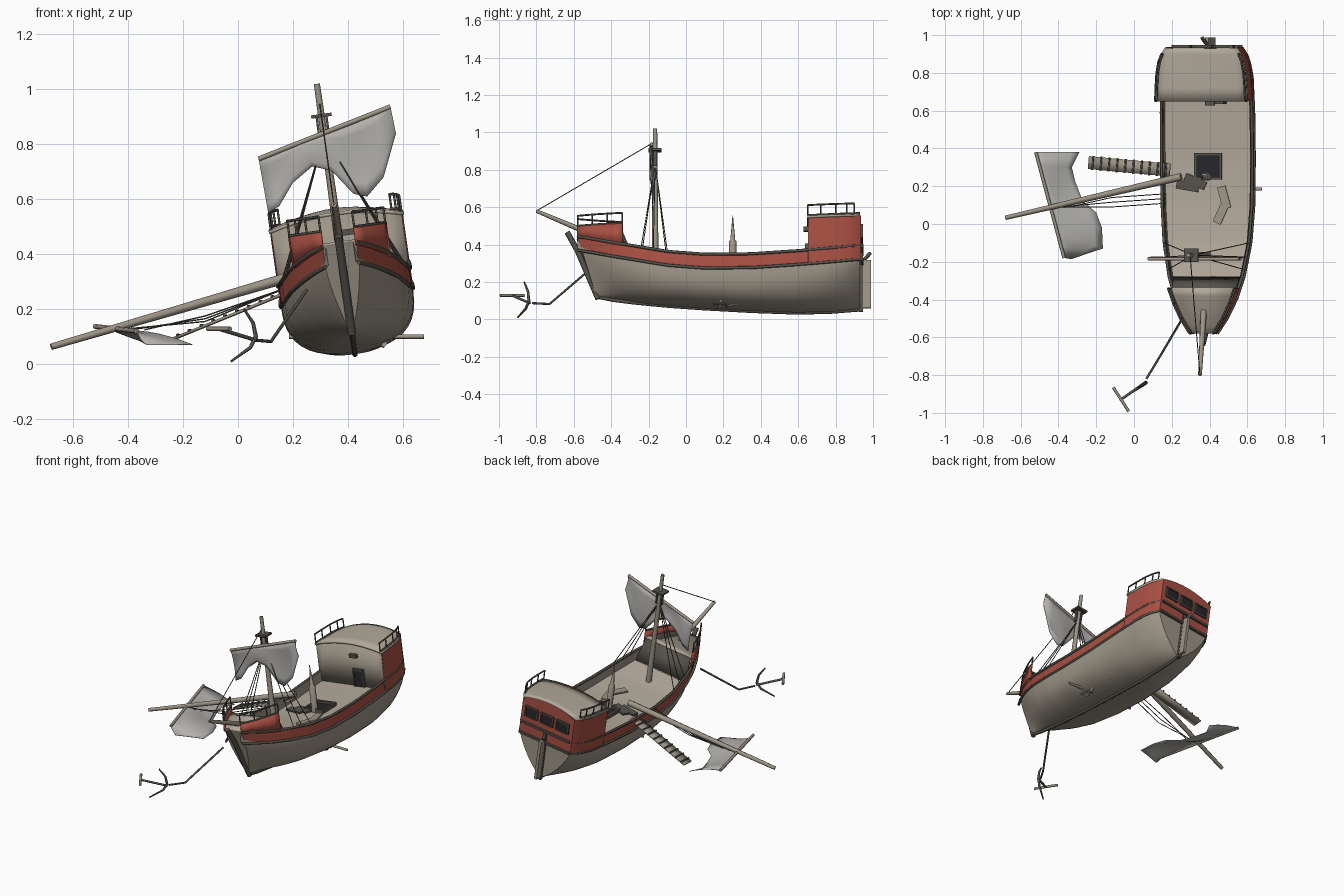
import bpy, bmesh, random
from math import sin, cos, radians, pi
from mathutils import Matrix, Vector

if "Cube" in bpy.data.objects:
    bpy.data.objects.remove(bpy.data.objects["Cube"])
random.seed(4)

# The ship heels to one side; wreckage around it uses the plain world frame
WORLD = Matrix()
SHIP = Matrix.Translation((.425, 0, .04)) @ Matrix.Rotation(radians(-8), 4, 'Y')


def material(name, rgb):
    m = bpy.data.materials.new(name)
    m.use_nodes = True
    m.diffuse_color = (*rgb, 1)
    m.node_tree.nodes["Principled BSDF"].inputs["Base Color"].default_value = (*rgb, 1)
    return m


WOOD = material("hull_wood", (.34, .3, .24))
DECK = material("deck_wood", (.44, .39, .32))
DARK = material("dark_wood", (.09, .085, .07))
RED = material("red_paint", (.4, .08, .055))
SAIL = material("sail_cloth", (.45, .44, .42))
GLASS = material("dark_opening", (.02, .02, .025))


def place(name, data, mats, frame):
    ob = bpy.data.objects.new(name, data)
    bpy.context.collection.objects.link(ob)
    for m in mats:
        data.materials.append(m)
    ob.matrix_world = frame
    return ob


def loft(name, rows, mats, frame=SHIP, pick=None, caps=False, thick=0):
    bm = bmesh.new()
    grid = [[bm.verts.new(p) for p in row] for row in rows]
    for a, b in zip(grid, grid[1:]):
        for i in range(len(a) - 1):
            f = bm.faces.new((a[i], a[i + 1], b[i + 1], b[i]))
            f.material_index = pick(i) if pick else 0
    if caps:
        bm.faces.new(grid[0])
        bm.faces.new(grid[-1])
    bmesh.ops.recalc_face_normals(bm, faces=bm.faces[:])
    me = bpy.data.meshes.new(name)
    bm.to_mesh(me)
    bm.free()
    ob = place(name, me, mats, frame)
    if thick:
        mod = ob.modifiers.new("thickness", 'SOLIDIFY')
        mod.thickness, mod.offset = thick, 0
    return ob


def tube(name, pts, r, mat, frame=SHIP, taper=None):
    cu = bpy.data.curves.new(name, 'CURVE')
    cu.dimensions, cu.bevel_depth, cu.bevel_resolution, cu.use_fill_caps = '3D', r, 2, True
    sp = cu.splines.new('POLY')
    sp.points.add(len(pts) - 1)
    for i, p in enumerate(pts):
        sp.points[i].co = (*p, 1)
        sp.points[i].radius = taper[i] if taper else 1
    return place(name, cu, [mat], frame)


def box(name, c, size, mat, frame=SHIP, rot=WORLD):
    bm = bmesh.new()
    bmesh.ops.create_cube(bm, size=1)
    bm.transform(Matrix.Translation(c) @ rot @ Matrix.Diagonal((*size, 1)))
    me = bpy.data.meshes.new(name)
    bm.to_mesh(me)
    bm.free()
    return place(name, me, [mat], frame)


# Hull stations: y, half beam, keel height, rail height, fullness
STATIONS = [(-.58, .062, .08, .4, 1.3), (-.5, .112, .075, .38, 1.5), (-.4, .158, .065, .355, 1.8),
            (-.28, .195, .05, .33, 2.1), (-.1, .227, .032, .295, 2.5), (.1, .24, .018, .278, 2.7),
            (.35, .243, .004, .28, 2.7), (.6, .242, -.005, .297, 2.3), (.78, .236, 0, .313, 1.8),
            (.88, .218, .008, .325, 1.5), (.93, .187, .012, .333, 1.3)]
BAND = .075


def at(y):
    for a, b in zip(STATIONS, STATIONS[1:]):
        if y <= b[0]:
            t = (y - a[0]) / (b[0] - a[0])
            return [p + (q - p) * t for p, q in zip(a, b)][1:]
    return STATIONS[-1][1:]


def span(a, b, n):
    return [a + (b - a) * i / n for i in range(n + 1)]


def section(y):
    w, keel, rail, n = at(y)
    zb = rail - BAND
    half = []
    for a in span(0, pi / 2, 10):
        half.append((w * max(sin(a), 0) ** (2 / n), zb - (zb - keel) * max(cos(a), 0) ** (2 / n)))
    half.append((w * .99, rail))
    rake = max(0, (-.2 - y) / .38) * .1
    ring = [(-x, z) for x, z in half[:0:-1]] + half
    return [(x, y + rake * max(0, min(1, (rail - z) / (rail - keel))), z) for x, z in ring]


YS = span(-.58, .93, 40)
last = len(section(0)) - 2
loft("hull", [section(y) for y in YS], [WOOD, RED], pick=lambda i: int(i in (0, last)), caps=True)
loft("main_deck", [[(s * (at(y)[0] - .004), y, at(y)[2] - .06) for s in (-1, 1)] for y in YS[8:]], [DECK])
tube("keel", [(0, -.46, .078)] + [(0, y, at(y)[1]) for y in YS[5:]], .01, DARK)
tube("stem_post", [(0, -.47, .07), (0, -.58, .33), (0, -.635, .43)], .015, DARK)
for s, side in ((1, "left"), (-1, "right")):
    loft(side + "_inner_bulwark", [[(s * (at(y)[0] - .012), y, at(y)[2] - d) for d in (.07, 0)] for y in YS], [WOOD])
    tube(side + "_rail", [(s * at(y)[0], y, at(y)[2]) for y in YS], .008, DARK)
    tube(side + "_wale", [(s * at(y)[0], y, at(y)[2] - BAND) for y in YS], .008, DARK)

# Forecastle
FY = span(-.58, -.34, 6)
loft("foredeck", [[(s * (at(y)[0] - .003), y, .405) for s in (-1, 1)] for y in FY], [DECK], thick=.01)
loft("foredeck_bulkhead", [[(s * .165, -.34, .405) for s in (-1, 1)],
                           [(s * .185, -.285, .27) for s in (-1, 1)]], [DARK], thick=.008)


def railing(name, path, h):
    tube(name + "_top_rail", [(x, y, z + h) for x, y, z in path], .005, DARK)
    tube(name + "_base_rail", path, .006, DARK)
    for x, y, z in path:
        tube(name + "_post", [(x, y, z), (x, y, z + h)], .004, DARK)


for s, side in ((1, "left"), (-1, "right")):
    loft(side + "_forecastle_wall", [[(s * at(y)[0], y, z) for z in (at(y)[2] - .01, .452)] for y in FY],
         [RED], thick=.01)
    railing(side + "_forecastle_railing", [(s * at(y)[0], y, .455) for y in FY[::2]], .055)
tube("bowsprit", [(0, -.46, .4), (0, -.8, .545)], .014, WOOD, taper=(1.2, .7))

# Stern castle: a wall wrapped round the stern, front wall and cambered roof
CY = [.65, .72, .8, .86, .9, .93]
TOP = .478
path = [(-at(y)[0] - .004, y + .006) for y in CY] + [(at(y)[0] + .004, y + .006) for y in CY[::-1]]
loft("castle_wall", [[(x, y, at(y)[2] - BAND) for x, y in path], [(x, y, TOP + .05 * (y - .65)) for x, y in path]], [RED])
STEPS = span(-1, 1, 10)


def roof_z(t, y):
    return TOP + .05 * (y - .65) + .035 * (1 - t * t)


loft("castle_front_wall", [[(t * .24, .656, z if z else roof_z(t, .65)) for t in STEPS] for z in (.22, 0)],
     [WOOD], thick=.01)
loft("castle_roof", [[(t * (at(y)[0] + .008), y, roof_z(t, y)) for t in STEPS] for y in CY], [DECK], thick=.012)
loft("transom_gable", [[(t * .19, .936, z if z else roof_z(t, .93)) for t in STEPS] for z in (.46, 0)], [RED])
for s, side in ((1, "left"), (-1, "right")):
    railing(side + "_castle_railing", [(s * at(y)[0], y, TOP + .01 + .05 * (y - .65)) for y in CY[:-1]], .055)
box("castle_door", (.06, .648, .29), (.06, .012, .11), GLASS)
for s in (-1, 1):
    box("door_jamb", (.06 + s * .034, .645, .29), (.008, .018, .12), DARK)
box("door_lintel", (.06, .645, .35), (.08, .018, .01), DARK)
box("castle_vent", (.04, .64, .44), (.05, .025, .022), DARK)

# Transom windows, rudder and tiller
for x in (-.115, 0, .115):
    box("stern_window", (x, .938, .415), (.08, .008, .055), GLASS)
    for s in (-1, 1):
        box("window_side", (x + s * .044, .94, .415), (.008, .014, .07), DARK)
        box("window_sill", (x, .94, .415 + s * .032), (.09, .014, .008), DARK)
box("transom_beam", (0, .94, .333), (.36, .016, .014), DARK)
box("transom_lower_beam", (0, .94, .258), (.37, .016, .014), DARK)
box("stern_post", (0, .935, .16), (.022, .02, .32), DARK)
box("rudder", (0, .963, .15), (.018, .05, .26), WOOD)
tube("tiller", [(0, .95, .28), (-.02, .985, .32)], .01, DARK)

# Standing mast with rigging
MY = -.165
tube("standing_mast", [(0, MY, .22), (0, MY, .99)], .017, WOOD, taper=(1.1, .65))
box("mast_top", (0, MY, .873), (.075, .07, .012), DARK)
for s in (-1, 1):
    box("mast_bracket", (s * .018, MY, .83), (.008, .02, .09), DARK)
    for dy in (-.075, -.01, .065):
        y = MY + dy
        tube("shroud", [(0, MY, .8), (s * at(y)[0], y, at(y)[2])], .0025, DARK)
tube("forestay", [(0, MY, .92), (0, -.8, .545)], .0025, DARK)


# Sails: cloth stretched between a yard and a torn lower edge
def sail(name, a, b, edge, bulge):
    a, b, bulge = Vector(a), Vector(b), Vector(bulge)
    rows = []
    for v in span(0, 1, 6):
        row = []
        for i, e in enumerate(edge):
            u = i / (len(edge) - 1)
            row.append(a.lerp(b, u).lerp(Vector(e), v) + bulge * sin(pi * v) * sin(3 * pi * u + 1))
        rows.append(row)
    loft(name, rows, [SAIL], WORLD, thick=.003)


A, B = (.075, -.185, .747), (.555, -.185, .937)
tube("upper_yard", [A, B], .009, WOOD, WORLD)
torn = [(.11, .55), (.15, .575), (.2, .66), (.27, .72), (.34, .705), (.42, .62), (.47, .61), (.53, .68), (.575, .84)]
sail("hanging_sail", A, B, [(x, -.18, z) for x, z in torn], (0, .012, 0))

A, B = (-.52, .38, .137), (-.37, -.18, .12)
tube("fallen_yard", [A, B], .009, WOOD, WORLD)
torn = [(-.29, .38), (-.33, .3), (-.31, .22), (-.27, .12), (-.2, .06), (-.17, -.02), (-.165, -.13), (-.23, -.15), (-.33, -.185)]
sail("fallen_sail", A, B, [(x, y, .07) for x, y in torn], (0, 0, .012))

# Broken mast: stump on deck and the fallen length overboard
tube("mast_stump", [(0, .25, .2), (0, .25, .38), (0, .25, .39), (0, .25, .52)], .02, WOOD, taper=(1, 1, .65, .08))
tube("fallen_mast", [(.25, .25, .335), (-.68, .033, .063)], .018, WOOD, WORLD, taper=(1.1, .65))
for i in range(3):
    y = .09 + .025 * i
    tube("loose_rope", [(-.44 + .05 * i, .09, .125), (-.12, y, .155 + .01 * i), (.17, y + .02, .275)], .0025, DARK, WORLD)

# Hatch and scattered boards
box("hatch_opening", (0, .305, .222), (.12, .11, .012), GLASS)
for s in (-1, 1):
    box("hatch_side", (s * .066, .305, .228), (.014, .14, .03), DARK)
    box("hatch_end", (0, .305 + s * .063, .228), (.14, .014, .03), DARK)
for x, y, turn, mat in ((.085, .14, 15, WOOD), (.07, .06, -25, WOOD), (-.11, .2, 80, DARK), (-.07, .225, 65, DARK)):
    box("loose_board", (x, y, .232), (.045, .12, .01), mat, rot=Matrix.Rotation(radians(turn), 4, 'Z'))

# Boarding ramp with slats
low, high, wide = Vector((-.24, .325, .09)), Vector((.19, .285, .265)), Vector((.003, .034, 0))
loft("ramp_board", [[p - wide, p + wide] for p in (low, high)], [WOOD], WORLD, thick=.01)
for i in range(10):
    p = low.lerp(high, (i + .5) / 10) + Vector((0, 0, .007))
    tube("ramp_slat", [p - wide * 1.1, p + wide * 1.1], .005, DARK, WORLD)

# Hull breach with broken planks and a pole driven through
for i in range(20):
    y, z = random.uniform(.16, .42), random.uniform(.085, .155)
    rot = Matrix.Rotation(radians(40), 4, 'Y') @ Matrix.Rotation(random.uniform(-.4, .4), 4, 'X')
    size = (.014, random.uniform(.06, .13), .014) if i % 3 else (.014, .014, .07)
    box("broken_plank", (.48 + z * .75, y, z), size, random.choice((DARK, DARK, WOOD)), WORLD, rot)
box("breach_gap", (.555, .31, .125), (.02, .05, .05), RED, WORLD, Matrix.Rotation(radians(40), 4, 'Y'))
tube("driven_pole", [(.185, .185, .1), (.678, .185, .1)], .008, WOOD, WORLD)

# Anchor and its cable
tube("anchor_cable", [(.25, -.51, .27), (.12, -.73, .082), (.065, -.82, .087)], .006, DARK, WORLD)
tube("anchor_shank", [(.065, -.835, .087), (-.07, -.93, .128)], .007, DARK, WORLD)
tube("anchor_stock", [(-.11, -.865, .128), (-.028, -.992, .128)], .008, WOOD, WORLD)
tube("anchor_arms", [(.022, -.865, .2), (.055, -.845, .15), (.065, -.84, .1), (.045, -.855, .06), (-.025, -.9, .01)],
     .007, DARK, WORLD, taper=(.6, 1, 1.2, 1, .6))

# Smooth the curved skins while keeping hard edges
bpy.ops.object.select_all(action='DESELECT')
for ob in bpy.context.collection.objects:
    if ob.type == 'MESH':
        ob.select_set(True)
        bpy.context.view_layer.objects.active = ob
bpy.ops.object.shade_smooth_by_angle(angle=radians(35))
